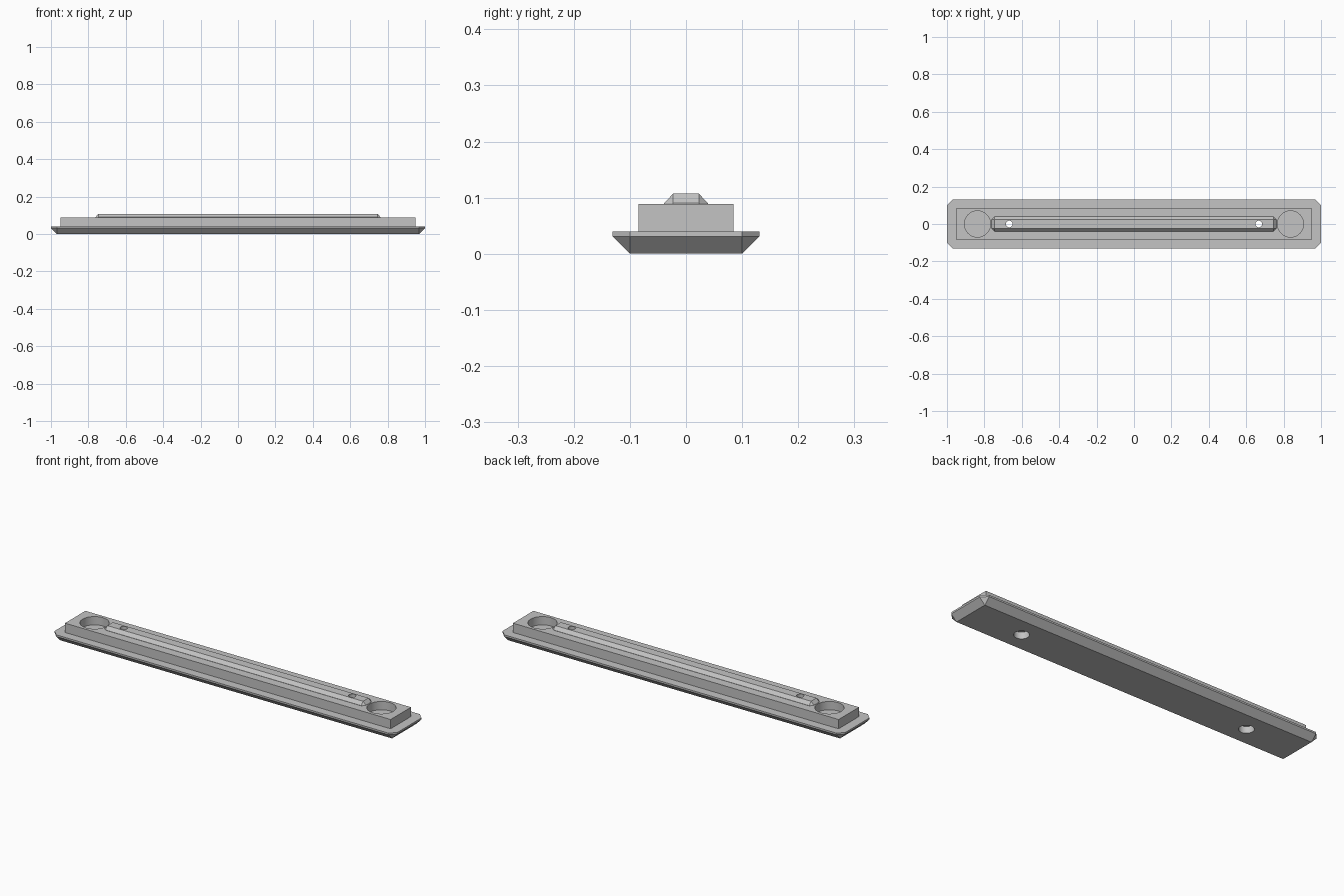
import bpy
import bmesh

cube = bpy.data.objects.get("Cube")
if cube:
    bpy.data.objects.remove(cube, do_unlink=True)

grey = bpy.data.materials.new("plain_grey")
grey.use_nodes = True
colour = (0.55, 0.55, 0.55, 1)
grey.diffuse_color = colour
grey.node_tree.nodes["Principled BSDF"].inputs["Base Color"].default_value = colour


def rectangle(x, y):
    return [(x, -y), (x, y), (-x, y), (-x, -y)]


def octagon(x, y, c):
    return [(x, c - y), (x, y - c), (x - c, y), (c - x, y),
            (-x, y - c), (-x, c - y), (c - x, -y), (x - c, -y)]


def solid(name, rings):
    """Convex solid through outlines at the given heights."""
    bm = bmesh.new()
    for outline, z in rings:
        for x, y in outline:
            bm.verts.new((x, y, z))
    bmesh.ops.convex_hull(bm, input=bm.verts[:])
    bmesh.ops.dissolve_limit(bm, angle_limit=0.01, verts=bm.verts[:], edges=bm.edges[:])
    bmesh.ops.recalc_face_normals(bm, faces=bm.faces[:])
    mesh = bpy.data.meshes.new(name)
    bm.to_mesh(mesh)
    bm.free()
    mesh.materials.append(grey)
    obj = bpy.data.objects.new(name, mesh)
    bpy.context.collection.objects.link(obj)
    return obj


def drill(name, x, radius, bottom, top):
    bpy.ops.mesh.primitive_cylinder_add(vertices=40, radius=radius, depth=top - bottom,
                                        location=(x, 0, (top + bottom) / 2))
    obj = bpy.context.object
    obj.name = name
    obj.data.materials.append(grey)
    return obj


def combine(target, other, operation):
    """Apply a boolean and drop the tool object."""
    mod = target.modifiers.new(operation.title(), 'BOOLEAN')
    mod.object, mod.operation, mod.solver = other, operation, 'EXACT'
    bpy.context.view_layer.update()
    bpy.context.view_layer.objects.active = target
    bpy.ops.object.modifier_apply(modifier=mod.name)
    bpy.data.objects.remove(other, do_unlink=True)


# Flanged base, bevelled underneath with clipped corners
flange = octagon(1.0, 0.131, 0.031)
bar = solid("mounting_bar", [(rectangle(0.969, 0.1), 0), (flange, 0.031), (flange, 0.04)])

# Raised rectangular body
block = rectangle(0.95, 0.085)
combine(bar, solid("raised_body", [(block, 0.02), (block, 0.089)]), 'UNION')

# Central ridge with sloping sides and ends
foot = octagon(0.762, 0.039, 0.016)
ridge = solid("ridge", [(foot, 0.07), (foot, 0.09), (rectangle(0.746, 0.023), 0.107)])
combine(bar, ridge, 'UNION')

# End pockets, through holes and counterbores underneath
for side in (-1, 1):
    for name, x, radius, bottom, top in (
            ("end_pocket", 0.837, 0.07, 0.045, 0.15),
            ("screw_hole", 0.667, 0.018, -0.05, 0.15),
            ("counterbore", 0.667, 0.036, -0.05, 0.035)):
        combine(bar, drill(name, side * x, radius, bottom, top), 'DIFFERENCE')

# Smooth bores, crisp edges
bpy.ops.object.select_all(action='DESELECT')
bar.select_set(True)
bpy.context.view_layer.objects.active = bar
bpy.ops.object.shade_smooth_by_angle(angle=0.4)
